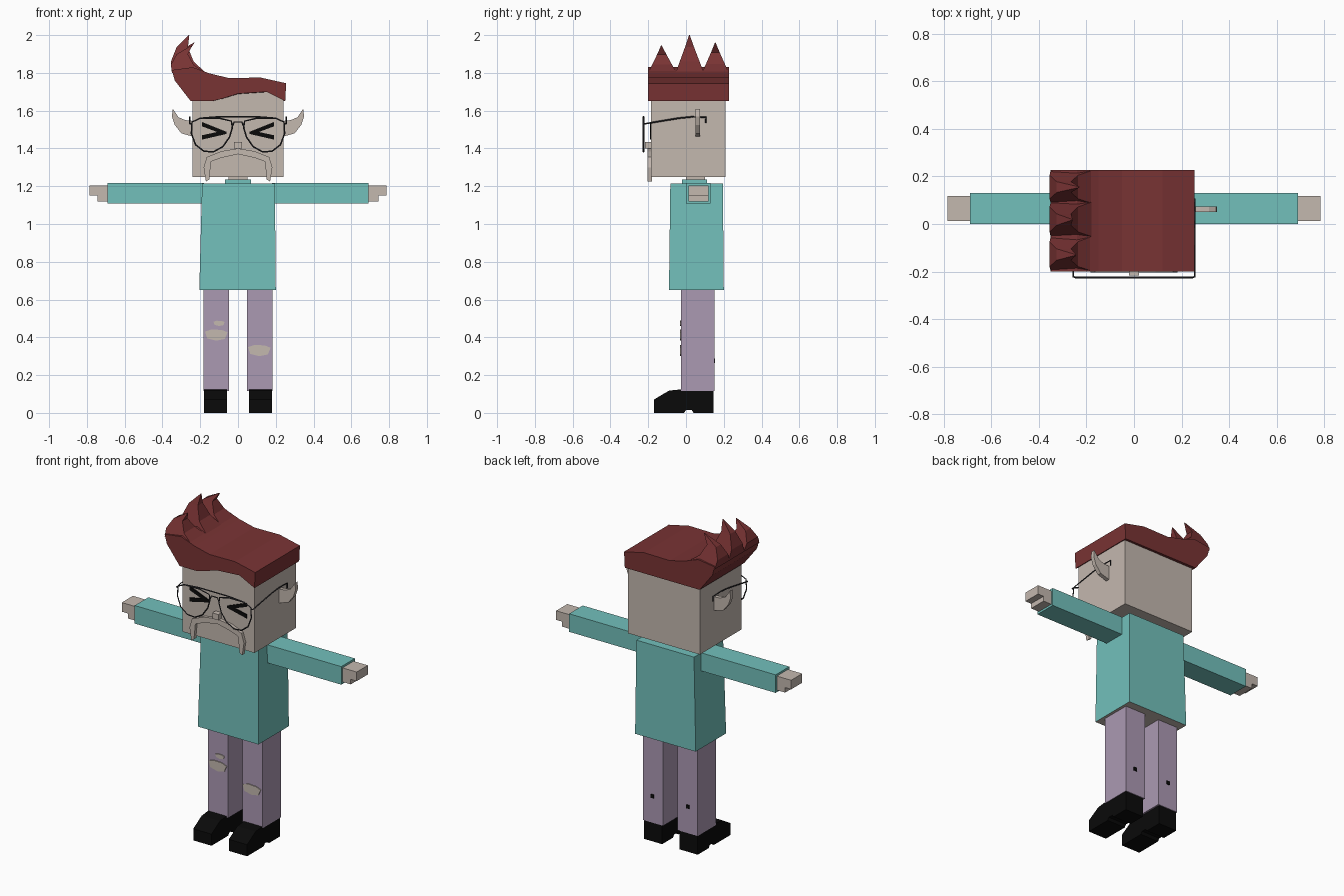
import bpy, bmesh
from mathutils import Vector

cube = bpy.data.objects.get("Cube")
if cube:
    bpy.data.objects.remove(cube, do_unlink=True)


def material(name, rgb):
    m = bpy.data.materials.new(name)
    m.use_nodes = True
    m.diffuse_color = (*rgb, 1)
    m.node_tree.nodes["Principled BSDF"].inputs["Base Color"].default_value = (*rgb, 1)
    return m


SKIN = material("skin", (0.55, 0.48, 0.43))
TEAL = material("teal shirt", (0.17, 0.53, 0.50))
LILAC = material("lilac trousers", (0.41, 0.32, 0.45))
RED = material("dark red hair", (0.19, 0.033, 0.034))
BLACK = material("black", (0.003, 0.003, 0.003))
WIRE = material("dark wire", (0.03, 0.03, 0.035))


def loft(name, rings, *mats):
    """Skin a stack of equal-sized point rings and cap both ends."""
    bm = bmesh.new()
    loops = [[bm.verts.new(p) for p in ring] for ring in rings]
    n = len(loops[0])
    for a, b in zip(loops, loops[1:]):
        for i in range(n):
            j = (i + 1) % n
            bm.faces.new((a[i], a[j], b[j], b[i]))
    bm.faces.new(loops[0])
    bm.faces.new(loops[-1])
    bmesh.ops.recalc_face_normals(bm, faces=bm.faces)
    mesh = bpy.data.meshes.new(name)
    bm.to_mesh(mesh)
    bm.free()
    for m in mats:
        mesh.materials.append(m)
    ob = bpy.data.objects.new(name, mesh)
    bpy.context.collection.objects.link(ob)
    return ob


def rect(x0, x1, y0, y1, z):
    return [(x0, y0, z), (x1, y0, z), (x1, y1, z), (x0, y1, z)]


def box(name, x, y, z, mat):
    return loft(name, [rect(*x, *y, h) for h in z], mat)


def plate(name, pts, y0, y1, mat, back=None):
    """Extrude an (x, z) outline along y, optionally to another outline."""
    return loft(name, [[(x, y0, z) for x, z in pts],
                       [(x, y1, z) for x, z in back or pts]], mat)


def wire(name, pts, closed=False):
    cu = bpy.data.curves.new(name, "CURVE")
    cu.dimensions = "3D"
    cu.bevel_depth = 0.004
    cu.bevel_resolution = 0
    cu.use_fill_caps = True
    sp = cu.splines.new("POLY")
    sp.points.add(len(pts) - 1)
    for p, co in zip(sp.points, pts):
        p.co = (*co, 1)
    sp.use_cyclic_u = closed
    cu.materials.append(WIRE)
    ob = bpy.data.objects.new(name, cu)
    bpy.context.collection.objects.link(ob)


# Head, neck and torso
box("head", (-0.24, 0.24), (-0.185, 0.21), (1.25, 1.7), SKIN)
box("neck", (-0.05, 0.05), (0, 0.1), (1.2, 1.26), SKIN)
box("collar", (-0.07, 0.07), (-0.02, 0.11), (1.2, 1.235), TEAL)
shirt = loft("shirt", [rect(-0.205, 0.2, -0.09, 0.2, 0.65),
                       rect(-0.19, 0.195, -0.083, 0.195, 1.215)], TEAL, SKIN)
for f in shirt.data.polygons:
    f.material_index = int(f.normal.z < -0.9)

# Hair: swept slab, with an arched hairline at the front only
top = [(0.25, 1.65), (0.255, 1.745), (0.12, 1.775), (-0.05, 1.773), (-0.15, 1.797),
       (-0.24, 1.83), (-0.35, 1.815), (-0.335, 1.76), (-0.25, 1.65)]
arch = [(-0.14, 1.65), (-0.09, 1.662), (0, 1.69), (0.15, 1.7)]
plate("hair", top + arch, -0.2, 0.227, RED, top + [(x, 1.65) for x, z in arch])

# Hair spikes curl up from the outer edge and lean inward
for name, y0, y1, tip in (("front", -0.2, -0.05, (-0.245, -0.13, 1.945)),
                          ("middle", -0.055, 0.095, (-0.26, 0.018, 2.0)),
                          ("back", 0.085, 0.227, (-0.232, 0.155, 1.96))):
    t = Vector(tip)
    rings = [rect(-0.35, -0.17, y0, y1, 1.8)]
    for k, x0, x1 in ((0.3, -0.355, -0.235), (0.68, -0.325, -0.265)):
        rings.append(rect(x0, x1, y0 + (t.y - y0) * k, y1 + (t.y - y1) * k,
                          1.8 + (t.z - 1.8) * k))
    rings.append(rect(t.x - 0.002, t.x + 0.002, t.y - 0.002, t.y + 0.002, t.z))
    loft(name + "_hair_spike", rings, RED)

# Nose and drooping moustache
box("nose", (-0.02, 0.02), (-0.217, -0.18), (1.4, 1.435), SKIN)
half = [(0.09, 1.385), (0.165, 1.355), (0.182, 1.3), (0.17, 1.225),
        (0.152, 1.235), (0.143, 1.33), (0.09, 1.35)]
plate("moustache", [(0, 1.4)] + half + [(0, 1.37)] + [(-x, z) for x, z in reversed(half)],
      -0.203, -0.18, SKIN)

# Paired parts
lens = [(0.035, 1.545), (0.1, 1.56), (0.2, 1.56), (0.243, 1.54), (0.247, 1.48), (0.225, 1.42),
        (0.18, 1.385), (0.13, 1.382), (0.08, 1.41), (0.045, 1.46), (0.03, 1.51)]
ear = [(0.23, 1.46), (0.3, 1.48), (0.335, 1.525), (0.35, 1.57), (0.345, 1.61),
       (0.315, 1.565), (0.28, 1.55), (0.23, 1.545)]
boot = [(-0.17, 0), (-0.17, 0.07), (-0.09, 0.118), (-0.02, 0.125), (0.145, 0.122),
        (0.145, 0), (0.04, 0), (0.03, 0.015), (0, 0.015), (-0.01, 0)]
for s, side in ((1, "left"), (-1, "right")):
    def span(a, b):
        return sorted((s * a, s * b))

    def flip(pts):
        return [(s * x, z) for x, z in pts]

    # Arms and stepped hands
    box(side + "_sleeve", span(0.18, 0.69), (0, 0.13), (1.108, 1.217), TEAL)
    box(side + "_hand", span(0.68, 0.785), (0.012, 0.118), (1.15, 1.205), SKIN)
    box(side + "_fingers", span(0.68, 0.745), (0.012, 0.118), (1.12, 1.152), SKIN)

    # Legs, boots and small holes at the back
    box(side + "_leg", span(0.048, 0.183), (-0.027, 0.15), (0.115, 0.7), LILAC)
    loft(side + "_boot", [[(s * x, y, z) for y, z in boot] for x in (0.058, 0.18)], BLACK)
    box(side + "_back_hole", span(0.108, 0.128), (0.146, 0.154), (0.265, 0.287), BLACK)

    # Ears
    plate(side + "_ear", flip(ear), 0.05, 0.074, SKIN)

    # Squeezed-shut eyes, each a tapered chevron
    eye = [(0.06, 1.488), (0.19, 1.54), (0.19, 1.517), (0.11, 1.487),
           (0.19, 1.47), (0.19, 1.447), (0.06, 1.477)]
    plate(side + "_eye", flip(eye), -0.191, -0.184, BLACK)

    # Spectacle rims and temples
    wire(side + "_rim", [(x, -0.225, z) for x, z in flip(lens)], True)
    wire(side + "_temple", [(s * x, y, z) for x, y, z in (
        (0.243, -0.225, 1.53), (0.255, -0.222, 1.53), (0.255, -0.04, 1.56),
        (0.255, 0.03, 1.567), (0.255, 0.105, 1.565), (0.255, 0.105, 1.535))])

# Spectacle bridges
wire("top_bridge", [(-0.2, -0.225, 1.56), (-0.1, -0.225, 1.568),
                    (0.1, -0.225, 1.568), (0.2, -0.225, 1.56)])
wire("nose_bridge", [(-0.033, -0.225, 1.51), (-0.02, -0.225, 1.54),
                     (0.02, -0.225, 1.54), (0.033, -0.225, 1.51)])

# Torn knees showing skin
tear = [(-1, 0.6), (-0.4, 1), (0.5, 0.9), (1, 0.5), (0.75, -0.7), (0, -1), (-0.8, -0.6)]
for name, cx, cz, w, h in (("right_knee_tear", -0.115, 0.412, 0.06, 0.03),
                           ("right_small_tear", -0.1, 0.474, 0.03, 0.014),
                           ("left_knee_tear", 0.113, 0.33, 0.06, 0.03)):
    plate(name, [(cx + x * w, cz + z * h) for x, z in tear], -0.032, -0.024, SKIN)
